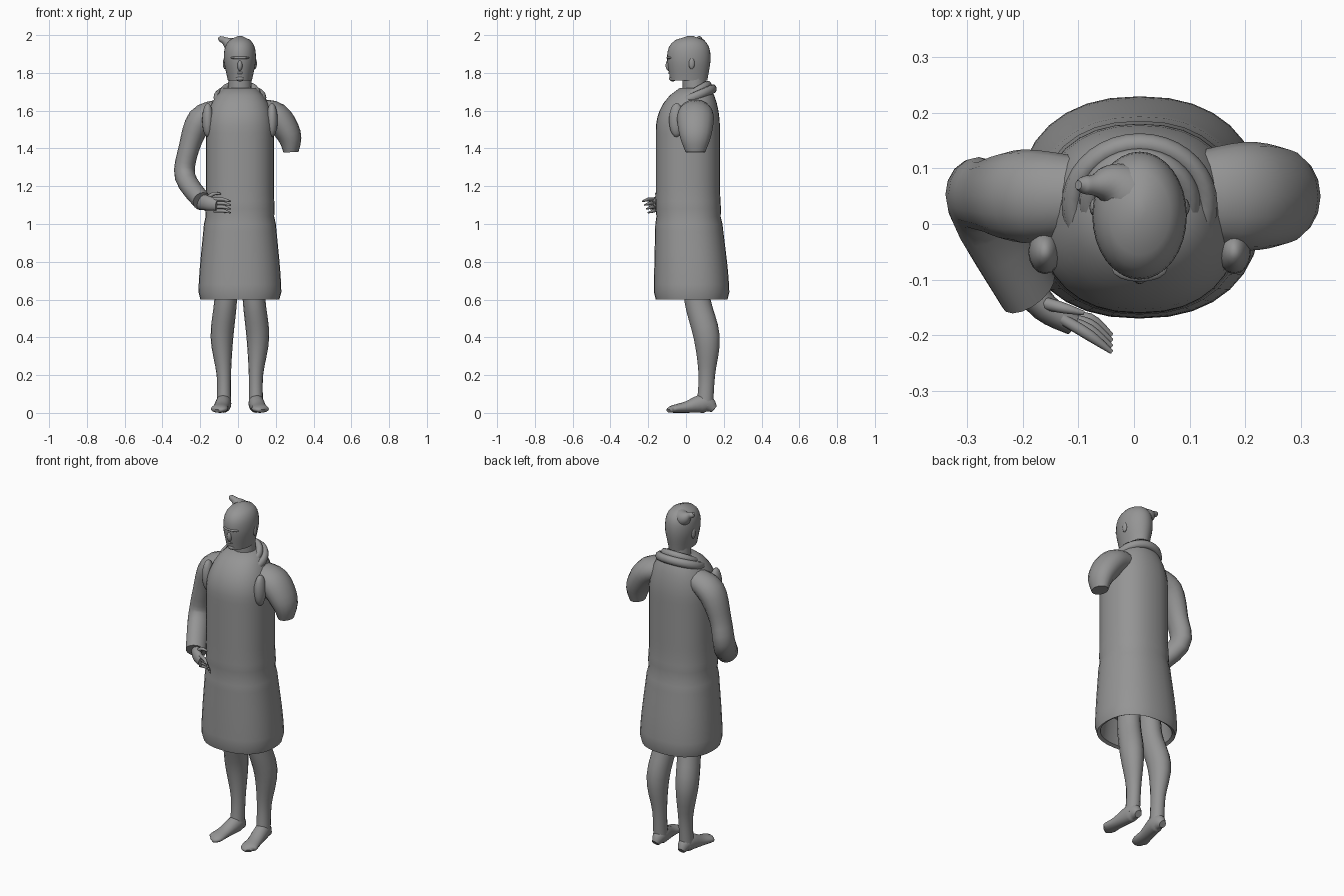
import bpy, bmesh
from math import sin, cos, tau, sqrt, copysign, radians
from mathutils import Vector

cube = bpy.data.objects.get("Cube")
if cube:
    bpy.data.objects.remove(cube)

MIDDLE = .01  # the body stands slightly off centre

clay = bpy.data.materials.new("clay_grey")
clay.use_nodes = True
clay.diffuse_color = (.3, .3, .3, 1)
clay.node_tree.nodes["Principled BSDF"].inputs["Base Color"].default_value = clay.diffuse_color


def ease(low, high, value):
    """Smooth step from low to high."""
    t = min(max((value - low) / (high - low), 0), 1)
    return t * t * (3 - 2 * t)


def dome(start, end, value, power):
    """Factor that falls from one to zero like a rounded cap."""
    t = max(0, (value - start) / (end - start))
    return sqrt(max(0, 1 - t ** power))


def spline(points, steps=4):
    """Catmull-Rom curve through tuples of any length."""
    result, last = [], len(points) - 1
    for i in range(last):
        before, start, end, after = [points[min(max(k, 0), last)]
                                     for k in (i - 1, i, i + 1, i + 2)]
        for step in range(steps):
            t = step / steps
            result.append([
                b + t / 2 * (c - a + t * (2 * a - 5 * b + 4 * c - d + t * (3 * b - a - 3 * c + d)))
                for a, b, c, d in zip(before, start, end, after)])
    return result + [points[last]]


def finish(obj):
    """Give an object its material and smooth shading."""
    obj.data.materials.append(clay)
    bpy.ops.object.select_all(action='DESELECT')
    obj.select_set(True)
    bpy.context.view_layer.objects.active = obj
    bpy.ops.object.shade_smooth_by_angle(angle=radians(50))


def loft(name, rings, closed=False):
    """Skin a list of point rings, capping the ends unless closed."""
    bm = bmesh.new()
    loops = [[bm.verts.new(point) for point in ring] for ring in rings]
    sides = len(loops[0])
    following = loops[1:] + (loops[:1] if closed else [])
    for lower, upper in zip(loops, following):
        for i in range(sides):
            j = (i + 1) % sides
            bm.faces.new((lower[i], lower[j], upper[j], upper[i]))
    if not closed:
        bm.faces.new(loops[0])
        bm.faces.new(loops[-1])
    bmesh.ops.recalc_face_normals(bm, faces=bm.faces)
    mesh = bpy.data.meshes.new(name)
    bm.to_mesh(mesh)
    bm.free()
    obj = bpy.data.objects.new(name, mesh)
    bpy.context.collection.objects.link(obj)
    finish(obj)


def oval(y, z, width, depth, squareness=1.0, sides=32):
    """Level ring around the body axis."""
    def bulge(value):
        return copysign(abs(value) ** squareness, value)
    angles = [tau * i / sides for i in range(sides)]
    return [(MIDDLE + width * bulge(cos(a)), y + depth * bulge(sin(a)), z) for a in angles]


def tube(name, path, up=(0, 0, 1), flat=1.0, grounded=False, closed=False, sides=16):
    """Sweep along (x, y, z, radius); grounded tubes rest on the floor."""
    path = path if closed else spline(path)
    spots = [Vector(point[:3]) for point in path]
    rings, count = [], len(path)
    for i, spot in enumerate(spots):
        ahead = spots[(i + 1) % count] if closed else spots[min(i + 1, count - 1)]
        behind = spots[i - 1] if closed else spots[max(i - 1, 0)]
        direction = (ahead - behind).normalized()
        across = direction.cross(Vector(up)).normalized()
        over = across.cross(direction)
        radius = path[i][3]
        height = spot.z if grounded else radius * flat
        rings.append([spot + across * radius * cos(tau * k / sides)
                      + over * height * sin(tau * k / sides) for k in range(sides)])
    loft(name, rings, closed)


def ball(name, place, size):
    bpy.ops.mesh.primitive_uv_sphere_add(segments=16, ring_count=10, radius=1,
                                         location=place, scale=size)
    obj = bpy.context.object
    obj.name = name
    finish(obj)


# Tunic: flared skirt, straight chest, domed shoulders leaning back
def tunic_ring(z, scale=1.0):
    flare = 1 - ease(.6, 1.2, z)
    shoulder = dome(1.5, 1.75, z, 2)
    size = scale * shoulder
    return oval(.01 + .02 * flare + .07 * (1 - shoulder), z,
                (.18 + .04 * flare) * size, (.17 + .03 * flare) * size, squareness=.87)


hem = [tunic_ring(.76, .8), tunic_ring(.61, .87), tunic_ring(.6, .95)]
waist = 10
body = [tunic_ring(.64 + .04 * i, .97 if i == waist else 1) for i in range(28)]
loft("tunic", hem + body)

# Two rolled scarf bands that dip to a point at the front
for name, reach, lift in (("outer_collar", .12, 0), ("inner_collar", .09, .02)):
    band = []
    for i in range(36):
        c, s = cos(tau * i / 36), sin(tau * i / 36)
        dip = .03 * max(0, -s) ** 3
        band.append((MIDDLE + reach * c, .035 + reach * .9 * s - dip / 2,
                     1.67 + lift + .045 * s - dip, .02))
    tube(name, band, flat=1.2, closed=True, sides=10)

# Neck and head: narrow jaw, rounded crown
tube("neck", [(MIDDLE, .05, 1.65, .065), (MIDDLE, .04, 1.8, .06)], up=(0, 1, 0))
skull = []
for i in range(13):
    z = 1.76 + .0195 * i
    jaw = ease(1.72, 1.88, z)
    crown = dome(1.87, 1.995, z, 3)
    skull.append(oval(.015 + .01 * (1 - crown), z, (.06 + .025 * jaw) * crown,
                      (.095 + .02 * jaw) * crown))
loft("head", skull)

# Face
ball("nose", (MIDDLE, -.09, 1.84), (.014, .018, .03))
ball("lips", (MIDDLE, -.08, 1.8), (.02, .014, .008))
ball("chin", (MIDDLE, -.07, 1.77), (.025, .02, .015))
ball("brow", (MIDDLE, -.08, 1.88), (.05, .024, .01))

# Side hair knot
tube("hair_knot", [(0, .05, 1.93, .06), (-.04, .07, 1.95, .04),
                   (-.07, .07, 1.97, .02), (-.09, .07, 1.98, .016), (-.1, .07, 1.99, .008)])

# Sleeves: bent right arm, and left arm broken off above the elbow
tube("right_sleeve", [(-.1, .05, 1.6, .06), (-.2, .05, 1.55, .07), (-.26, .05, 1.4, .055),
                      (-.28, .04, 1.25, .055), (-.19, -.12, 1.12, .05)], up=(0, 1, 0), flat=1.2)
tube("left_sleeve", [(.1, .05, 1.6, .06), (.2, .05, 1.57, .075),
                     (.27, .05, 1.47, .065), (.28, .05, 1.38, .04)], up=(0, 1, 0), flat=1.3)

# Right hand with fanned fingers
tube("right_hand", [(-.2, -.1, 1.12, .03), (-.16, -.15, 1.11, .026), (-.11, -.18, 1.1, .02)],
     flat=1.5)
for i in range(4):
    drop, tuck = .02 * i, .01 * i
    tube(f"finger_{i + 1}", [(-.13, -.17, 1.13 - drop, .01), (-.08, -.2 + tuck, 1.13 - drop, .01),
                             (-.04, -.23 + tuck, 1.12 - drop, .004)], sides=8)
tube("thumb", [(-.17, -.14, 1.13, .012), (-.13, -.15, 1.16, .01), (-.09, -.16, 1.16, .004)],
     sides=8)

# Paired parts: ears, armpit folds, legs and out-turned feet
for label, side in (("right", -1), ("left", 1)):
    def mirrored(path):
        return [(MIDDLE + side * x, *rest) for x, *rest in path]

    ball(label + "_ear", (MIDDLE + side * .08, .03, 1.85), (.01, .016, .03))
    ball(label + "_armpit_fold", (MIDDLE + side * .17, -.05, 1.55), (.03, .04, .09))
    tube(label + "_leg", mirrored([(.07, .05, .8, .06), (.075, .06, .6, .06), (.095, .11, .4, .06),
                                   (.085, .11, .2, .038), (.085, .1, .04, .038)]),
         up=(0, 1, 0), flat=1.15)
    tube(label + "_foot", mirrored([(.085, .15, .02, .02), (.085, .1, .05, .04),
                                    (.1, 0, .03, .04), (.11, -.07, .02, .045),
                                    (.12, -.09, .01, .02)]), grounded=True)
